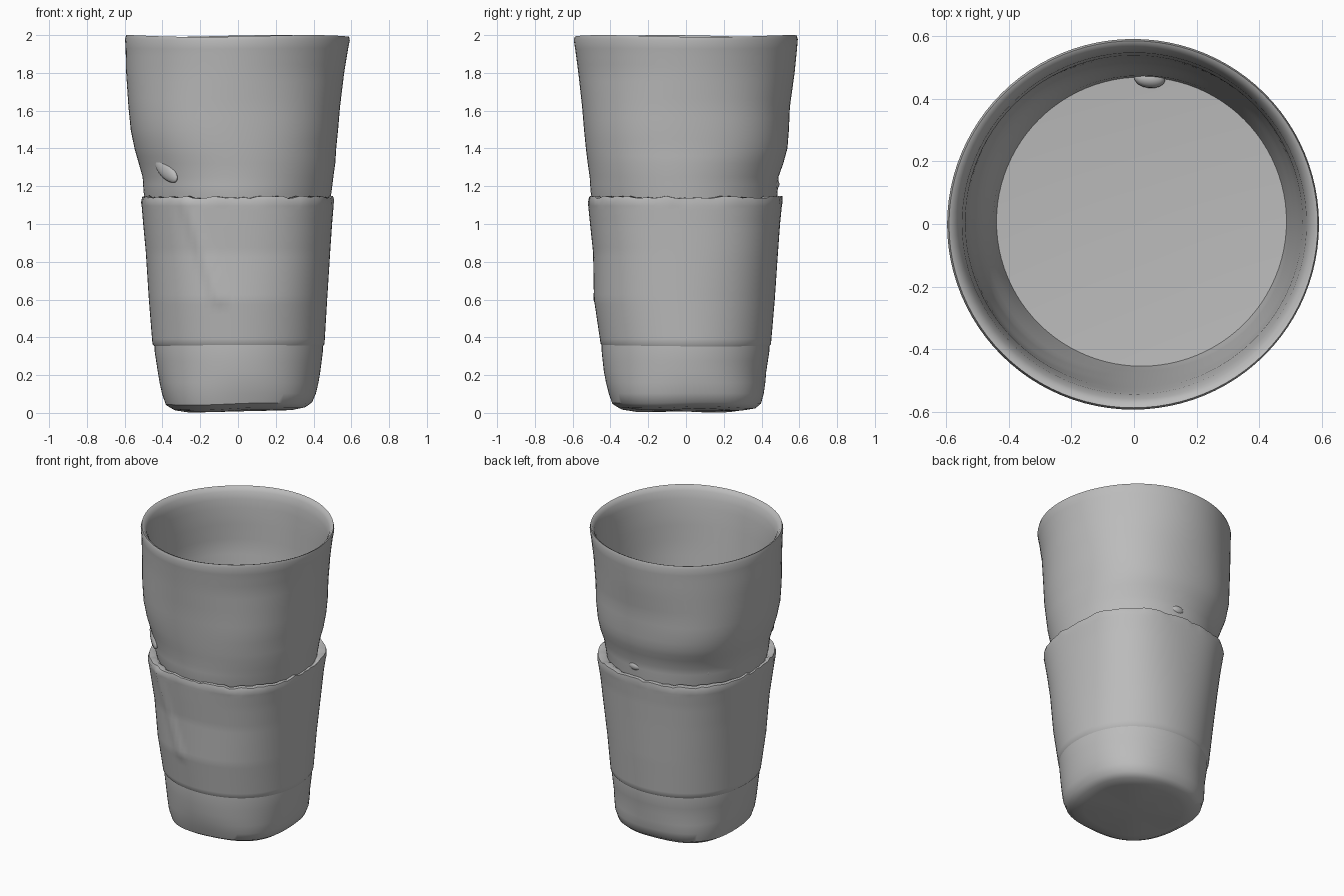
import bpy, bmesh, math, random
from mathutils import Vector

random.seed(4)
SEG = 96

if "Cube" in bpy.data.objects:
    bpy.data.objects.remove(bpy.data.objects["Cube"], do_unlink=True)

grey = bpy.data.materials.new("plain grey")
grey.use_nodes = True
grey.diffuse_color = (0.5, 0.5, 0.5, 1)
grey.node_tree.nodes["Principled BSDF"].inputs["Base Color"].default_value = (0.5, 0.5, 0.5, 1)


def finish(obj, angle=40):
    obj.data.materials.append(grey)
    bpy.ops.object.select_all(action='DESELECT')
    obj.select_set(True)
    bpy.context.view_layer.objects.active = obj
    bpy.ops.object.shade_smooth_by_angle(angle=math.radians(angle))


def refine(rows, step):
    """Insert evenly spaced rows between the given profile rows."""
    out = [rows[0]]
    for a, b in zip(rows, rows[1:]):
        n = max(1, round(abs(b[0] - a[0]) / step))
        out += [tuple(p + (q - p) * i / n for p, q in zip(a, b)) for i in range(1, n + 1)]
    return out


def shell(name, rows, shape, step=0.05, cap_start=None, cap_end=None):
    """Skin rings; each row is (z, left x, right x, front y, back y, corner bulge)."""
    bm = bmesh.new()
    rings = []
    for z, x0, x1, y0, y1, square in refine(rows, step):
        ring = []
        for i in range(SEG):
            a = math.tau * i / SEG
            k = 1 + square * (1 - math.cos(4 * a)) / 2
            p = Vector(((x0 + x1) / 2 + (x1 - x0) / 2 * math.cos(a) * k,
                        (y0 + y1) / 2 + (y1 - y0) / 2 * math.sin(a) * k, z))
            ring.append(bm.verts.new(shape(p, a)))
        rings.append(ring)
    for r, s in zip(rings, rings[1:]):
        for i in range(SEG):
            j = (i + 1) % SEG
            bm.faces.new((r[i], r[j], s[j], s[i]))
    for ring, tip, flip in ((rings[0], cap_start, True), (rings[-1], cap_end, False)):
        if tip:
            c = bm.verts.new(tip)
            for i in range(SEG):
                pair = (ring[i], ring[(i + 1) % SEG])
                bm.faces.new((*(pair[::-1] if flip else pair), c))
    me = bpy.data.meshes.new(name)
    bm.to_mesh(me)
    bm.free()
    obj = bpy.data.objects.new(name, me)
    bpy.context.collection.objects.link(obj)
    finish(obj)


# Small irregular offsets for torn edges
jag = [random.uniform(-1, 1) for _ in range(SEG)]


def cup_shape(p, a):
    # slightly uneven rim
    if p.z > 1.9:
        p.z -= 0.005 * (1 + math.sin(3 * a + 1)) * (p.z - 1.9) / 0.1
    return p


def sleeve_shape(p, a):
    # diagonal raised fold on the front
    if p.y < 0 and 0.55 < p.z < 1.13:
        d = p.x - (-0.10 - (p.z - 0.6) * 0.34)
        p.y -= 0.013 * math.exp(-(d / 0.025) ** 2) * min(1, (p.z - 0.55) / 0.06)
    # uneven upper lip
    if p.z > 1.1:
        i = round(a / math.tau * SEG) % SEG
        p.z += 0.007 * jag[i]
        p.x *= 1 + 0.005 * jag[i - 1]
        p.y *= 1 + 0.005 * jag[i - 1]
    return p


def base_shape(p, a):
    # wavy foot, a little higher on one side
    if p.z < 0.12:
        w = 0.5 + 0.5 * math.sin(4 * a + 0.6)
        p.z += (0.008 * w + 0.025 * (p.x + 0.3)) * (0.12 - p.z) / 0.12
        p.x *= 1 - 0.01 * w
        p.y *= 1 - 0.01 * w
    return p


# Open upper cup: outer wall, rounded rim, inner wall and shallow floor
cup_rows = [
    (1.06, -0.48, 0.48, -0.485, 0.475, 0.0),
    (1.17, -0.50, 0.495, -0.505, 0.485, 0.01),
    (1.25, -0.505, 0.505, -0.51, 0.49, 0.02),
    (1.32, -0.525, 0.515, -0.52, 0.515, 0.03),
    (1.40, -0.548, 0.52, -0.53, 0.537, 0.038),
    (1.50, -0.568, 0.53, -0.54, 0.545, 0.04),
    (1.62, -0.58, 0.54, -0.55, 0.55, 0.03),
    (1.80, -0.592, 0.562, -0.57, 0.575, 0.007),
    (1.93, -0.595, 0.583, -0.587, 0.588, 0.0),
    (1.98, -0.598, 0.592, -0.594, 0.592, 0.0),
    (2.00, -0.592, 0.588, -0.588, 0.586, 0.0),
    (1.995, -0.58, 0.577, -0.575, 0.575, 0.0),
    (1.97, -0.562, 0.562, -0.56, 0.56, 0.0),
    (1.92, -0.55, 0.552, -0.545, 0.548, 0.0),
    (1.80, -0.54, 0.54, -0.528, 0.54, 0.0),
    (1.60, -0.53, 0.525, -0.505, 0.53, 0.02),
    (1.40, -0.50, 0.508, -0.482, 0.51, 0.02),
    (1.26, -0.45, 0.495, -0.465, 0.475, 0.01),
    (1.20, -0.44, 0.488, -0.455, 0.47, 0.0),
]
shell("cup_wall", cup_rows, cup_shape, cap_end=(0.04, 0.05, 1.17))

# Sleeve wrapped round the middle, squarer upwards, with a lip turned in
sleeve_rows = [
    (0.345, -0.435, 0.445, -0.435, 0.435, 0.022),
    (0.365, -0.453, 0.458, -0.452, 0.45, 0.022),
    (0.60, -0.472, 0.472, -0.487, 0.47, 0.035),
    (0.85, -0.488, 0.488, -0.492, 0.487, 0.055),
    (1.00, -0.502, 0.498, -0.508, 0.498, 0.066),
    (1.12, -0.512, 0.508, -0.52, 0.51, 0.08),
    (1.142, -0.508, 0.506, -0.515, 0.508, 0.075),
    (1.143, -0.495, 0.492, -0.50, 0.485, 0.04),
    (1.13, -0.488, 0.484, -0.492, 0.475, 0.0),
]
shell("sleeve", sleeve_rows, sleeve_shape, step=0.025)

# Tapered base with a rounded foot
base_rows = [
    (0.00, -0.27, 0.30, -0.28, 0.30, 0.06),
    (0.012, -0.34, 0.36, -0.35, 0.37, 0.06),
    (0.04, -0.385, 0.395, -0.393, 0.40, 0.06),
    (0.10, -0.405, 0.416, -0.412, 0.415, 0.055),
    (0.22, -0.425, 0.436, -0.435, 0.425, 0.03),
    (0.33, -0.442, 0.45, -0.447, 0.442, 0.022),
    (0.37, -0.442, 0.45, -0.447, 0.442, 0.022),
]
shell("base", base_rows, base_shape, cap_start=(0, 0, 0.008))


# Small bulges pressed through the neck
def bulge(name, loc, size, tilt):
    a = math.atan2(loc[1], loc[0])
    bpy.ops.mesh.primitive_uv_sphere_add(segments=16, ring_count=8, radius=1, location=loc,
                                         rotation=(tilt, 0, a))
    obj = bpy.context.object
    obj.name = name
    obj.scale = size
    finish(obj)


bulge("front_bulge", (-0.38, -0.355, 1.285), (0.025, 0.10, 0.045), -0.6)
bulge("back_bulge", (0.05, 0.465, 1.21), (0.03, 0.05, 0.03), 0)
bulge("back_side_bulge", (-0.375, 0.305, 1.22), (0.02, 0.025, 0.03), 0)
